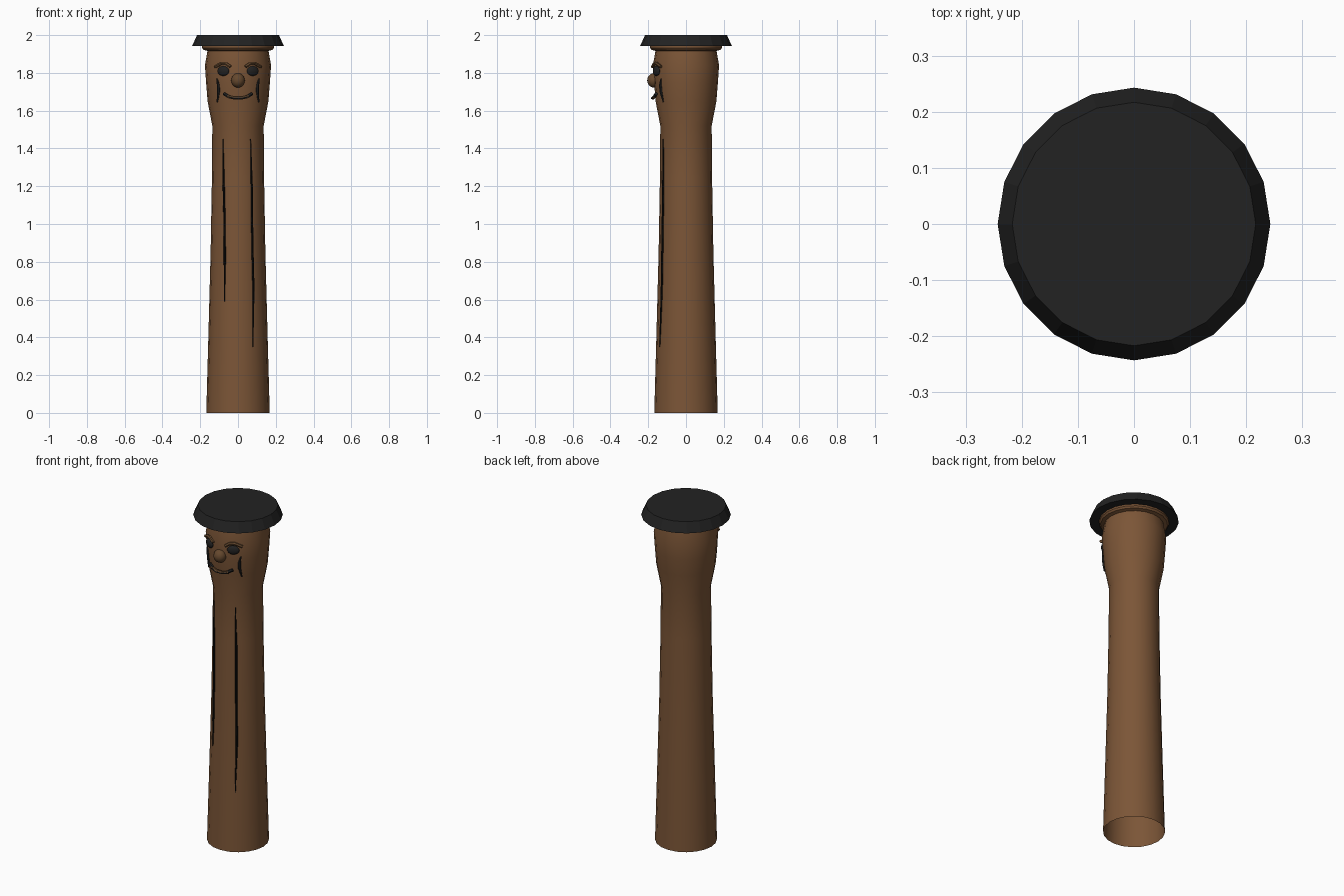
import bpy, math

cube = bpy.data.objects.get("Cube")
if cube:
    bpy.data.objects.remove(cube, do_unlink=True)


def material(name, r, g, b):
    m = bpy.data.materials.new(name)
    m.use_nodes = True
    m.diffuse_color = (r, g, b, 1)
    m.node_tree.nodes["Principled BSDF"].inputs["Base Color"].default_value = (r, g, b, 1)
    return m


WOOD = material("wood brown", 0.20, 0.092, 0.038)
DARK_WOOD = material("dark wood", 0.13, 0.065, 0.027)
CHARCOAL = material("charcoal", 0.016, 0.016, 0.016)
BLACK = material("black", 0.004, 0.004, 0.004)

# (radius, height) outline of the post and head
BODY = [(0.168, 0), (0.157, 0.4), (0.145, 0.85), (0.138, 1.25), (0.136, 1.52),
        (0.161, 1.65), (0.169, 1.75), (0.175, 1.84), (0.161, 1.92)]


def surface_y(x, z):
    """Front of the post at a given x and height."""
    for (r0, z0), (r1, z1) in zip(BODY, BODY[1:]):
        if z0 <= z <= z1:
            r = r0 + (r1 - r0) * (z - z0) / (z1 - z0)
            return -math.sqrt(r * r - x * x)


def lathe(name, profile, mat, sides=20, cap_top=False, cap_bottom=False, smooth=35):
    verts, faces = [], []
    for r, z in profile:
        for i in range(sides):
            a = math.tau * i / sides
            verts.append((r * math.cos(a), r * math.sin(a), z))
    for k in range(len(profile) - 1):
        for i in range(sides):
            j = (i + 1) % sides
            low, high = k * sides, (k + 1) * sides
            faces.append((low + i, low + j, high + j, high + i))
    if cap_top:
        faces.append(tuple(range((len(profile) - 1) * sides, len(profile) * sides)))
    if cap_bottom:
        faces.append(tuple(reversed(range(sides))))
    mesh = bpy.data.meshes.new(name)
    mesh.from_pydata(verts, [], faces)
    mesh.materials.append(mat)
    obj = bpy.data.objects.new(name, mesh)
    bpy.context.collection.objects.link(obj)
    finish(obj, smooth)
    return obj


def finish(obj, smooth):
    bpy.ops.object.select_all(action='DESELECT')
    obj.select_set(True)
    bpy.context.view_layer.objects.active = obj
    if smooth:
        bpy.ops.object.shade_smooth_by_angle(angle=math.radians(smooth))


def ball(name, x, z, scale, lift, mat):
    bpy.ops.mesh.primitive_uv_sphere_add(segments=16, ring_count=10, radius=1,
                                         location=(x, surface_y(x, z) - lift, z))
    obj = bpy.context.object
    obj.name = name
    obj.scale = scale
    obj.rotation_euler.z = math.asin(x / 0.175)
    obj.data.materials.append(mat)
    finish(obj, 60)


def strip(name, path, radius, lift, mat, taper=False):
    """Thin carved strip that follows the front surface."""
    curve = bpy.data.curves.new(name, 'CURVE')
    curve.dimensions = '3D'
    curve.bevel_depth = radius
    curve.bevel_resolution = 1
    curve.use_fill_caps = True
    line = curve.splines.new('POLY')
    line.points.add(len(path) - 1)
    for i, (x, z) in enumerate(path):
        line.points[i].co = (x, surface_y(x, z) - lift, z, 1)
        if taper and i in (0, len(path) - 1):
            line.points[i].radius = 0.4
    curve.materials.append(mat)
    obj = bpy.data.objects.new(name, curve)
    bpy.context.collection.objects.link(obj)
    finish(obj, 0)
    bpy.ops.object.convert(target='MESH')
    finish(bpy.context.object, 50)


# Post, open underneath, with a rim under the hat
lathe("post_body", BODY, WOOD)
lathe("head_rim", [(0.155, 1.915), (0.182, 1.922), (0.19, 1.932), (0.19, 1.945)], WOOD)

# Flat tapered hat
lathe("hat", [(0.243, 1.942), (0.217, 2.0)], CHARCOAL, cap_top=True, cap_bottom=True, smooth=0)

# Face
ball("nose", 0, 1.76, (0.036, 0.036, 0.038), 0, DARK_WOOD)
for side, s in (("right", -1), ("left", 1)):
    ball(side + "_eye", s * 0.078, 1.81, (0.034, 0.014, 0.026), 0.002, CHARCOAL)
    strip(side + "_brow", [(s * x, z) for x, z in
          ((0.04, 1.832), (0.062, 1.848), (0.088, 1.851), (0.122, 1.832))],
          0.009, 0.008, DARK_WOOD)
    strip(side + "_cheek_line", [(s * x, z) for x, z in
          ((0.112, 1.77), (0.104, 1.735), (0.103, 1.70), (0.11, 1.645))],
          0.008, 0.004, CHARCOAL, taper=True)
    strip(side + "_mouth_corner", [(s * 0.05, 1.675), (s * 0.075, 1.69)],
          0.009, 0.012, CHARCOAL)
strip("mouth", [(-0.055, 1.675), (-0.02, 1.667), (0.02, 1.667), (0.055, 1.675)],
      0.009, 0.014, DARK_WOOD)
strip("mouth_gap", [(-0.05, 1.673), (-0.02, 1.665), (0.02, 1.665), (0.05, 1.673)],
      0.004, 0.021, CHARCOAL)

# Long cracks down the front
strip("right_crack", [(-0.08, 1.45), (-0.077, 1.25), (-0.071, 1.0), (-0.07, 0.8),
                      (-0.072, 0.59)], 0.006, 0.002, BLACK, taper=True)
strip("left_crack", [(0.067, 1.45), (0.073, 1.2), (0.076, 0.9), (0.082, 0.65),
                     (0.079, 0.35)], 0.006, 0.002, BLACK, taper=True)
